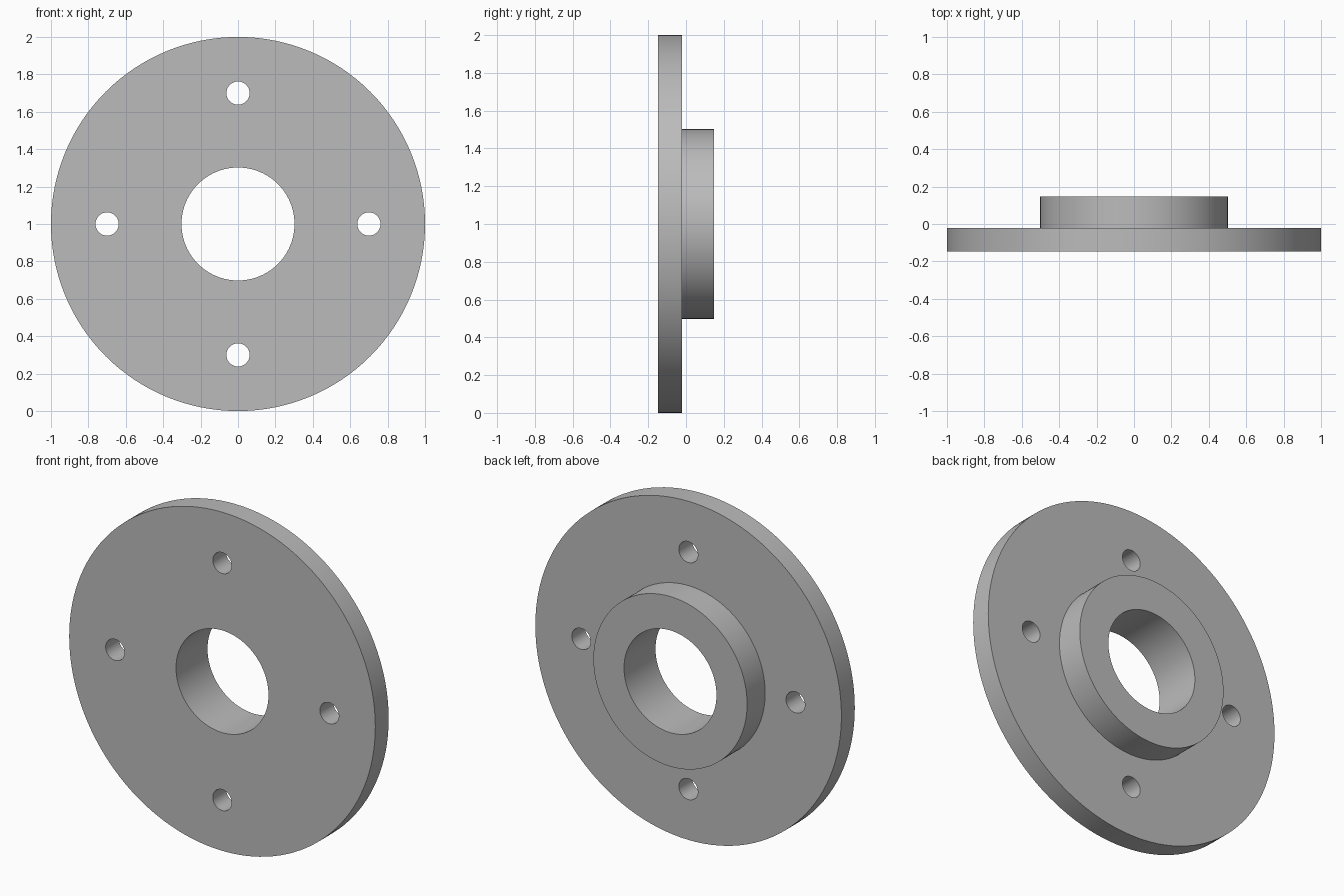
import bpy
import bmesh
import math
from mathutils import Matrix, Vector

cube = bpy.data.objects.get("Cube")
if cube:
    bpy.data.objects.remove(cube, do_unlink=True)

FRONT, STEP, BACK = -0.147, -0.022, 0.147
PLATE_R, HUB_R, BORE_R = 1.0, 0.502, 0.302
BOLT_R, BOLT_CIRCLE = 0.062, 0.7
CENTRE = Vector((0, 0, 1))

grey = bpy.data.materials.new("plain_grey")
grey.use_nodes = True
colour = (0.5, 0.5, 0.5, 1)
grey.diffuse_color = colour
grey.node_tree.nodes["Principled BSDF"].inputs["Base Color"].default_value = colour


def add_object(name, bm):
    bmesh.ops.recalc_face_normals(bm, faces=bm.faces)
    mesh = bpy.data.meshes.new(name)
    bm.to_mesh(mesh)
    bm.free()
    mesh.materials.append(grey)
    obj = bpy.data.objects.new(name, mesh)
    bpy.context.collection.objects.link(obj)
    return obj


# Flange: plate, raised hub and bore turned from one closed profile
profile = [(BORE_R, FRONT), (PLATE_R, FRONT), (PLATE_R, STEP),
           (HUB_R, STEP), (HUB_R, BACK), (BORE_R, BACK)]
bm = bmesh.new()
verts = [bm.verts.new((r, y, CENTRE.z)) for r, y in profile]
edges = [bm.edges.new((verts[i - 1], verts[i])) for i in range(len(verts))]
bmesh.ops.spin(bm, geom=verts + edges, cent=CENTRE, axis=(0, 1, 0),
               angle=math.tau, steps=128, use_merge=True)
bmesh.ops.remove_doubles(bm, verts=bm.verts, dist=1e-5)
flange = add_object("flange", bm)

# Four bolt holes drilled through the plate
bm = bmesh.new()
for i in range(4):
    angle = i * math.tau / 4
    place = CENTRE + BOLT_CIRCLE * Vector((math.cos(angle), 0, math.sin(angle)))
    bmesh.ops.create_cone(bm, cap_ends=True, segments=48, radius1=BOLT_R,
                          radius2=BOLT_R, depth=1,
                          matrix=Matrix.Translation(place) @ Matrix.Rotation(math.pi / 2, 4, "X"))
drill = add_object("bolt_hole_cutter", bm)
drill.hide_render = True

cut = flange.modifiers.new("bolt_holes", "BOOLEAN")
cut.operation = "DIFFERENCE"
cut.solver = "EXACT"
cut.object = drill

bpy.ops.object.select_all(action="DESELECT")
flange.select_set(True)
bpy.context.view_layer.objects.active = flange
bpy.ops.object.modifier_apply(modifier=cut.name)
bpy.data.objects.remove(drill, do_unlink=True)

# Smooth round walls with crisp rims
bpy.ops.object.shade_smooth_by_angle(angle=math.radians(30))
